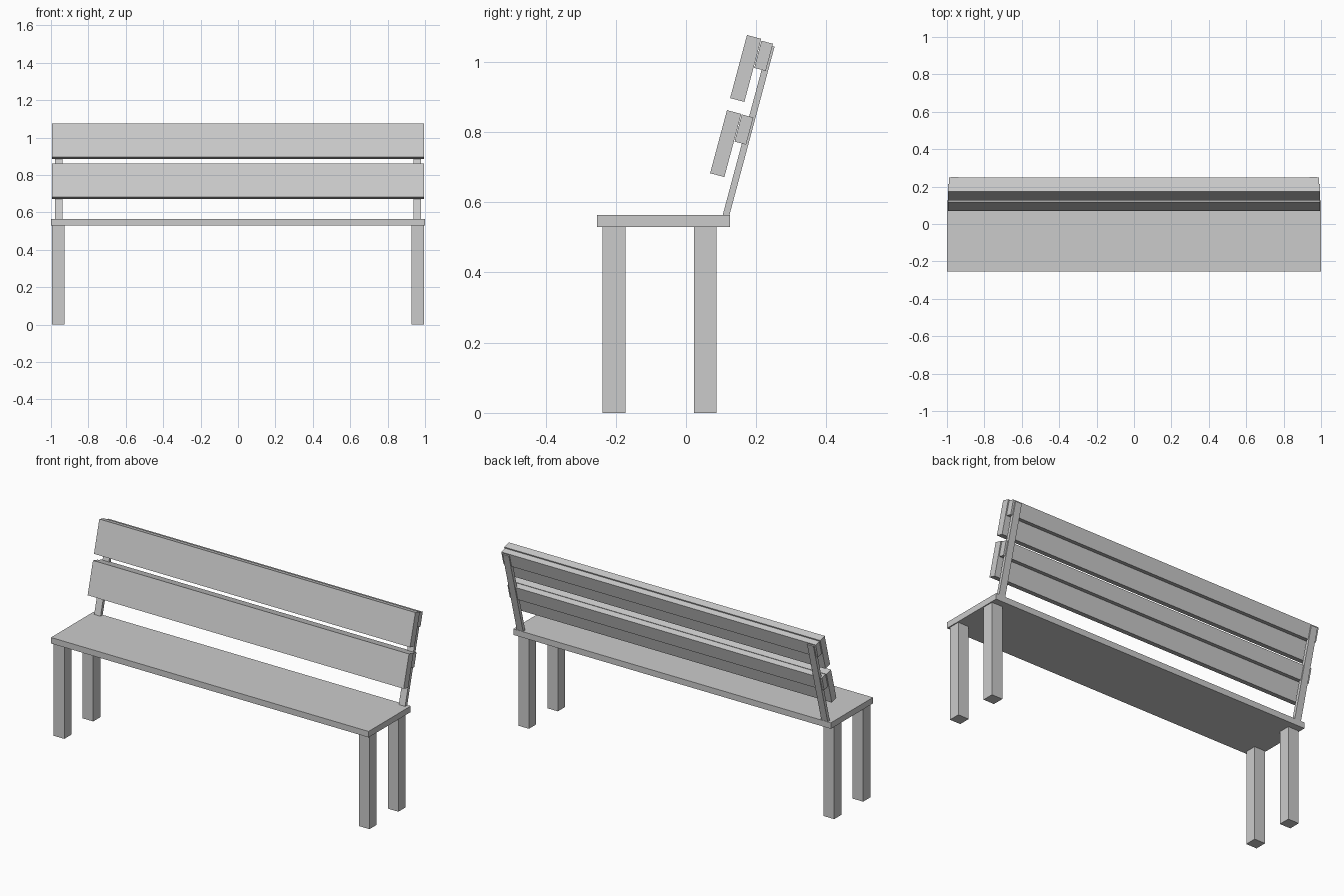
import bpy
from math import radians, sin, cos

if "Cube" in bpy.data.objects:
    bpy.data.objects.remove(bpy.data.objects["Cube"], do_unlink=True)

# Single grey finish
GREY = (0.6, 0.6, 0.6, 1)
grey = bpy.data.materials.new("light_grey")
grey.use_nodes = True
grey.diffuse_color = GREY
grey.node_tree.nodes["Principled BSDF"].inputs["Base Color"].default_value = GREY

LEAN = radians(15)  # backward tilt of the backrest


def box(name, size, centre, lean=0.0):
    bpy.ops.mesh.primitive_cube_add(size=1, location=centre)
    part = bpy.context.object
    part.name = name
    part.scale = size
    bpy.ops.object.transform_apply(location=False, rotation=False, scale=True)
    part.rotation_euler.x = -lean
    part.data.materials.append(grey)
    return part


# Seat plank
SEAT_TOP, SEAT_BOTTOM = 0.564, 0.53
box("seat", (2.0, 0.379, SEAT_TOP - SEAT_BOTTOM),
    (0, -0.064, (SEAT_TOP + SEAT_BOTTOM) / 2))

# Backrest boards with a narrower rail behind each
for level, board, rail in (("lower", (0.113, 0.767), (0.165, 0.807)),
                           ("upper", (0.170, 0.981), (0.221, 1.017))):
    box(level + "_back_board", (1.99, 0.042, 0.186), (0, *board), LEAN)
    box(level + "_back_rail", (1.98, 0.034, 0.08), (0, *rail), LEAN)

# Legs and slanted posts on both sides
POST_LENGTH = 0.515
for side, s in (("left", 1), ("right", -1)):
    for place, y in (("front", -0.205), ("back", 0.055)):
        box(f"{place}_{side}_leg", (0.067, 0.065, SEAT_BOTTOM),
            (s * 0.961, y, SEAT_BOTTOM / 2))
    # Post foot is sunk slightly into the seat
    box(f"{side}_back_post", (0.04, 0.0185, POST_LENGTH),
        (s * 0.959, 0.110 + sin(LEAN) * POST_LENGTH / 2,
         0.548 + cos(LEAN) * POST_LENGTH / 2), LEAN)
